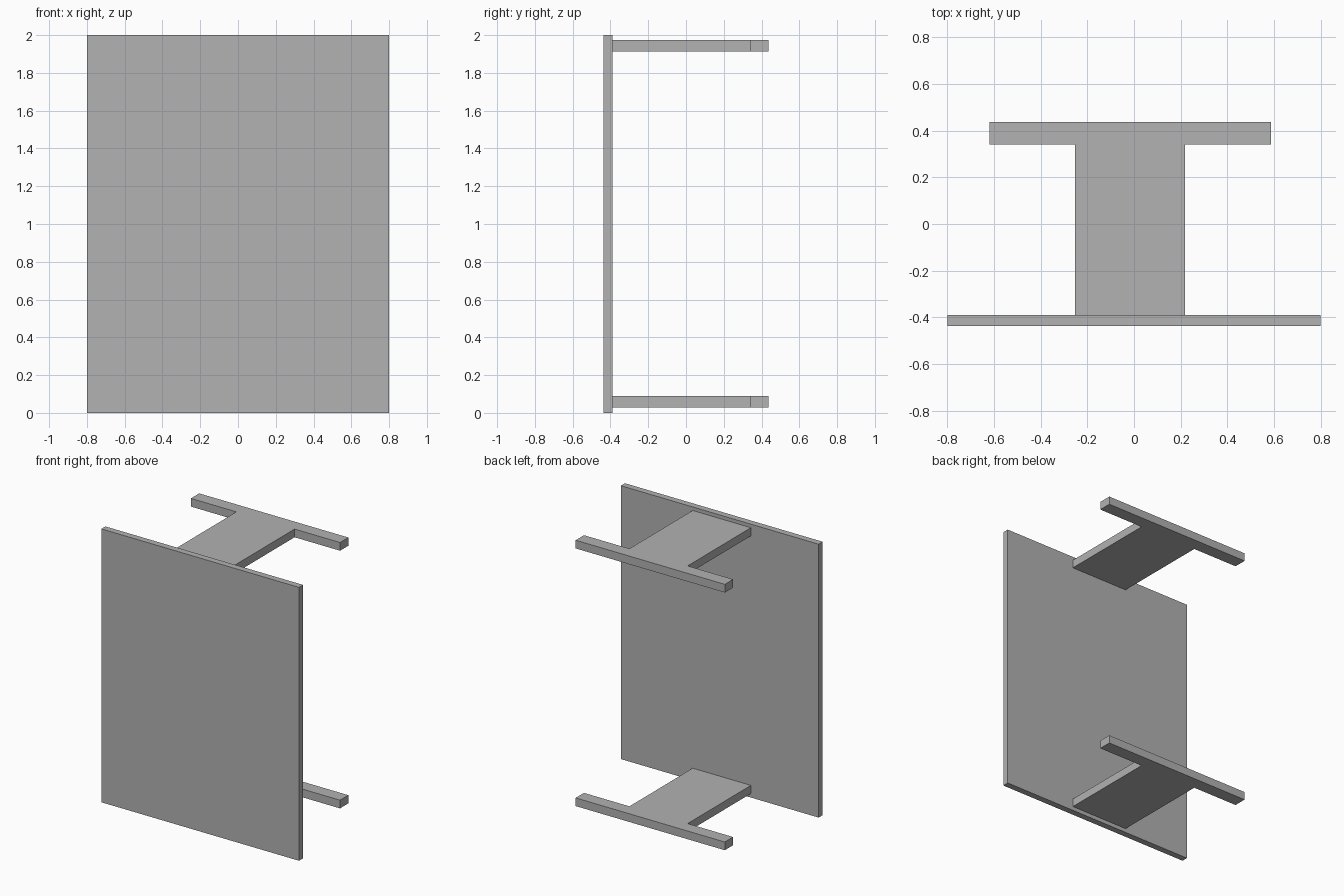
import bpy
import bmesh

cube = bpy.data.objects.get("Cube")
if cube:
    bpy.data.objects.remove(cube, do_unlink=True)

grey = bpy.data.materials.new("plain_grey")
grey.use_nodes = True
colour = (0.445, 0.445, 0.445, 1)
grey.diffuse_color = colour
grey.node_tree.nodes["Principled BSDF"].inputs["Base Color"].default_value = colour


def extruded(name, outline, bottom, top):
    """Raise a flat outline in x, y into a solid between two heights."""
    bm = bmesh.new()
    face = bm.faces.new([bm.verts.new((x, y, bottom)) for x, y in outline])
    raised = bmesh.ops.extrude_face_region(bm, geom=[face])["geom"]
    verts = [v for v in raised if isinstance(v, bmesh.types.BMVert)]
    bmesh.ops.translate(bm, verts=verts, vec=(0, 0, top - bottom))
    bmesh.ops.recalc_face_normals(bm, faces=bm.faces)
    mesh = bpy.data.meshes.new(name)
    bm.to_mesh(mesh)
    bm.free()
    mesh.materials.append(grey)
    obj = bpy.data.objects.new(name, mesh)
    bpy.context.collection.objects.link(obj)
    return obj


# Upright front panel
FRONT, PANEL_BACK = -0.437, -0.39
extruded("front_panel", [(-0.8, FRONT), (0.8, FRONT),
                         (0.8, PANEL_BACK), (-0.8, PANEL_BACK)], 0, 2)

# T-shaped brackets: a wide stem from the panel and a crossbar at the back
BAR_FRONT, BACK = 0.341, 0.437
STEM_RIGHT, STEM_LEFT = -0.252, 0.219
BAR_RIGHT, BAR_LEFT = -0.62, 0.587
tee = [(STEM_RIGHT, PANEL_BACK), (STEM_LEFT, PANEL_BACK),
       (STEM_LEFT, BAR_FRONT), (BAR_LEFT, BAR_FRONT),
       (BAR_LEFT, BACK), (BAR_RIGHT, BACK),
       (BAR_RIGHT, BAR_FRONT), (STEM_RIGHT, BAR_FRONT)]
for name, bottom in (("lower_bracket", 0.029), ("upper_bracket", 1.914)):
    extruded(name, tee, bottom, bottom + 0.06)
